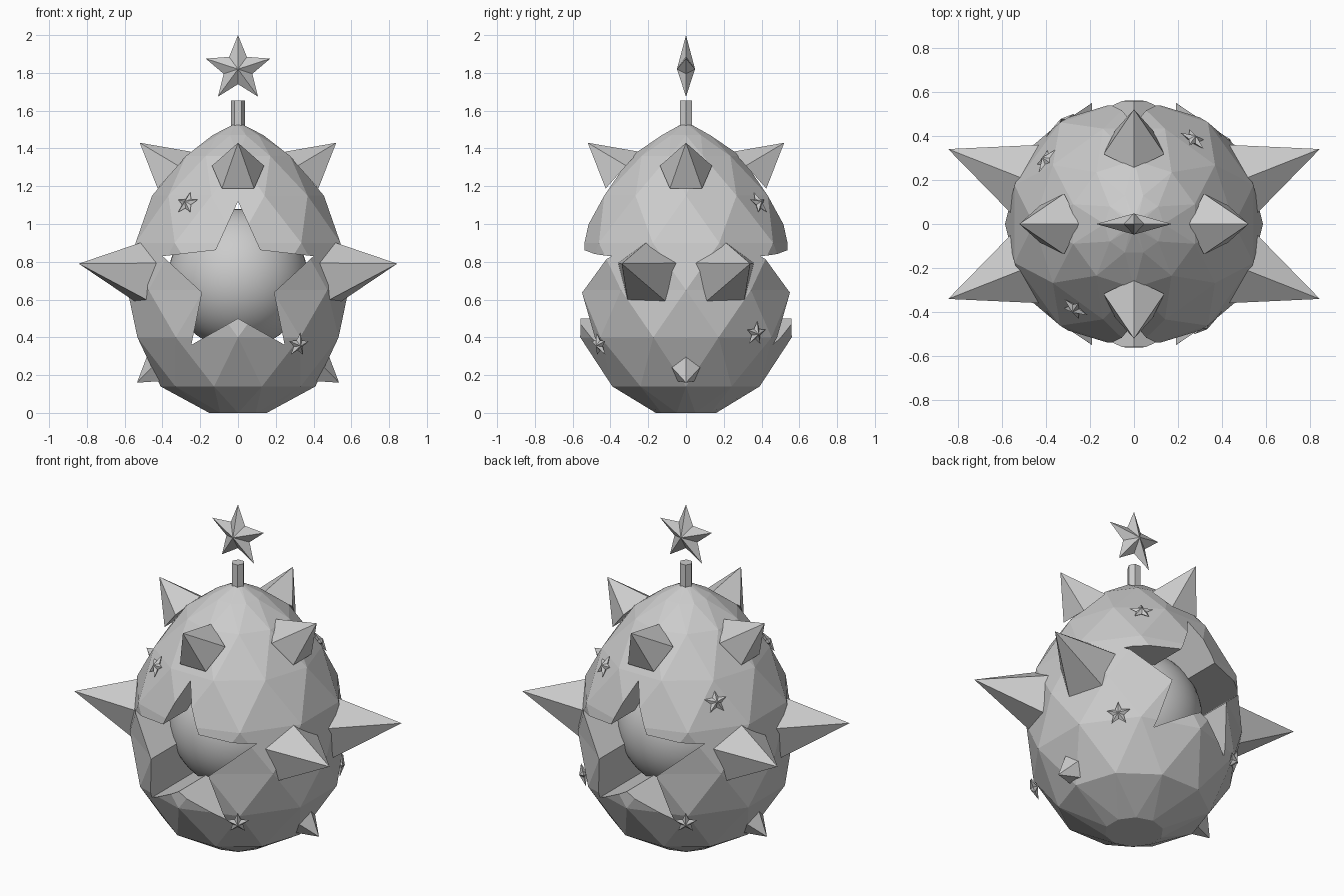
import bpy, bmesh, math
from mathutils import Vector

if "Cube" in bpy.data.objects:
    bpy.data.objects.remove(bpy.data.objects["Cube"])

grey = bpy.data.materials.new("light_grey")
grey.diffuse_color = (0.6, 0.6, 0.6, 1)
grey.use_nodes = True
grey.node_tree.nodes["Principled BSDF"].inputs["Base Color"].default_value = grey.diffuse_color


def make(name, verts, faces):
    me = bpy.data.meshes.new(name)
    me.from_pydata([tuple(v) for v in verts], [], faces)
    bm = bmesh.new()
    bm.from_mesh(me)
    bmesh.ops.recalc_face_normals(bm, faces=bm.faces)
    bm.to_mesh(me)
    bm.free()
    me.materials.append(grey)
    ob = bpy.data.objects.new(name, me)
    bpy.context.collection.objects.link(ob)
    return ob


def ring(center, normal, radii):
    """Points around an axis, first one pointing up; radii alternate."""
    n = Vector(normal).normalized()
    up = Vector((0, 0, 1))
    up = (up - n * up.dot(n)).normalized()
    side = up.cross(n)
    k = len(radii)
    return [Vector(center) + r * (up * math.cos(math.tau * i / k) + side * math.sin(math.tau * i / k))
            for i, r in enumerate(radii)]


def spike(name, base, tip, radius):
    base, tip = Vector(base), Vector(tip)
    pts = ring(base, tip - base, [radius] * 5) + [tip]
    make(name, pts, [tuple(range(5))] + [(i, (i + 1) % 5, 5) for i in range(5)])


def star(name, center, normal, outer, inner, depth):
    c, n = Vector(center), Vector(normal).normalized()
    pts = ring(c, n, [outer, inner] * 5) + [c + n * depth, c - n * depth]
    faces = []
    for i in range(10):
        j = (i + 1) % 10
        faces += [(i, j, 10), (j, i, 11)]
    make(name, pts, faces)


# Faceted egg: staggered ten-sided rings joined by triangles
profile = [(0, .16), (.14, .41), (.4, .56), (.65, .585), (.9, .57),
           (1.15, .455), (1.36, .29), (1.47, .135), (1.525, .03)]
N = 10
verts, faces = [], []
for k, (z, r) in enumerate(profile):
    for i in range(N):
        a = math.tau * (i + (0.5 if k % 2 == 0 else 0)) / N
        verts.append((r * math.cos(a), r * math.sin(a), z))
for k in range(len(profile) - 1):
    for i in range(N):
        j = (i + 1) % N
        a, b, c, d = k * N + i, k * N + j, (k + 1) * N + i, (k + 1) * N + j
        if k % 2 == 0:
            faces += [(a, b, d), (a, d, c)]
        else:
            faces += [(a, b, c), (b, d, c)]
faces += [tuple(range(N)), tuple(range(len(verts) - N, len(verts)))]
body = make("egg_body", verts, faces)

# Star-shaped window cut through front and back
rim = [ring((0, y, .70), (0, -1, 0), [.42, .20] * 5) for y in (-1, 1)]
cutter = make("window_cutter", rim[0] + rim[1],
              [tuple(range(10)), tuple(range(10, 20))] +
              [(i, (i + 1) % 10, 10 + (i + 1) % 10, 10 + i) for i in range(10)])
cutter.hide_render = True
mod = body.modifiers.new("window", 'BOOLEAN')
mod.operation = 'DIFFERENCE'
mod.solver = 'EXACT'
mod.object = cutter
dg = bpy.context.evaluated_depsgraph_get()
cut_mesh = bpy.data.meshes.new_from_object(body.evaluated_get(dg))
body.modifiers.clear()
body.data = cut_mesh
bpy.data.objects.remove(cutter)

# Smooth ball seen through the window
bpy.ops.mesh.primitive_uv_sphere_add(segments=48, ring_count=24, radius=.37, location=(0, 0, .71))
ball = bpy.context.object
ball.name = "inner_ball"
ball.data.materials.append(grey)
bpy.ops.object.shade_smooth()

# Large side spikes
for sx in (-1, 1):
    for sy in (-1, 1):
        spike("side_spike", (sx * .475, sy * .195, .735), (sx * .843, sy * .34, .79), .19)

# Upper spikes on four sides
for dx, dy in ((1, 0), (-1, 0), (0, 1), (0, -1)):
    spike("upper_spike", (dx * .347, dy * .347, 1.275), (dx * .52, dy * .52, 1.43), .145)

# Small lower spikes
for sx in (-1, 1):
    spike("lower_spike", (sx * .43, 0, .23), (sx * .535, 0, .16), .09)

# Little stars around the egg: position and upward lean of the normal
for x, y, z, lean in ((-.27, -.385, 1.11, .25), (.27, .385, 1.11, .25), (-.40, .29, 1.04, .2),
                      (.32, -.46, .36, -.15), (-.32, .46, .36, -.15), (.42, .37, .42, -.1)):
    star("small_star", (x, y, z), (x, y, lean), .067, .03, .022)

# Post and floating star on top
bpy.ops.mesh.primitive_cylinder_add(vertices=6, radius=.036, depth=.16, location=(0, 0, 1.575),
                                    rotation=(0, 0, math.pi / 6))
post = bpy.context.object
post.name = "top_post"
post.data.materials.append(grey)
star("top_star", (0, 0, 1.82), (0, -1, 0), .18, .08, .048)
